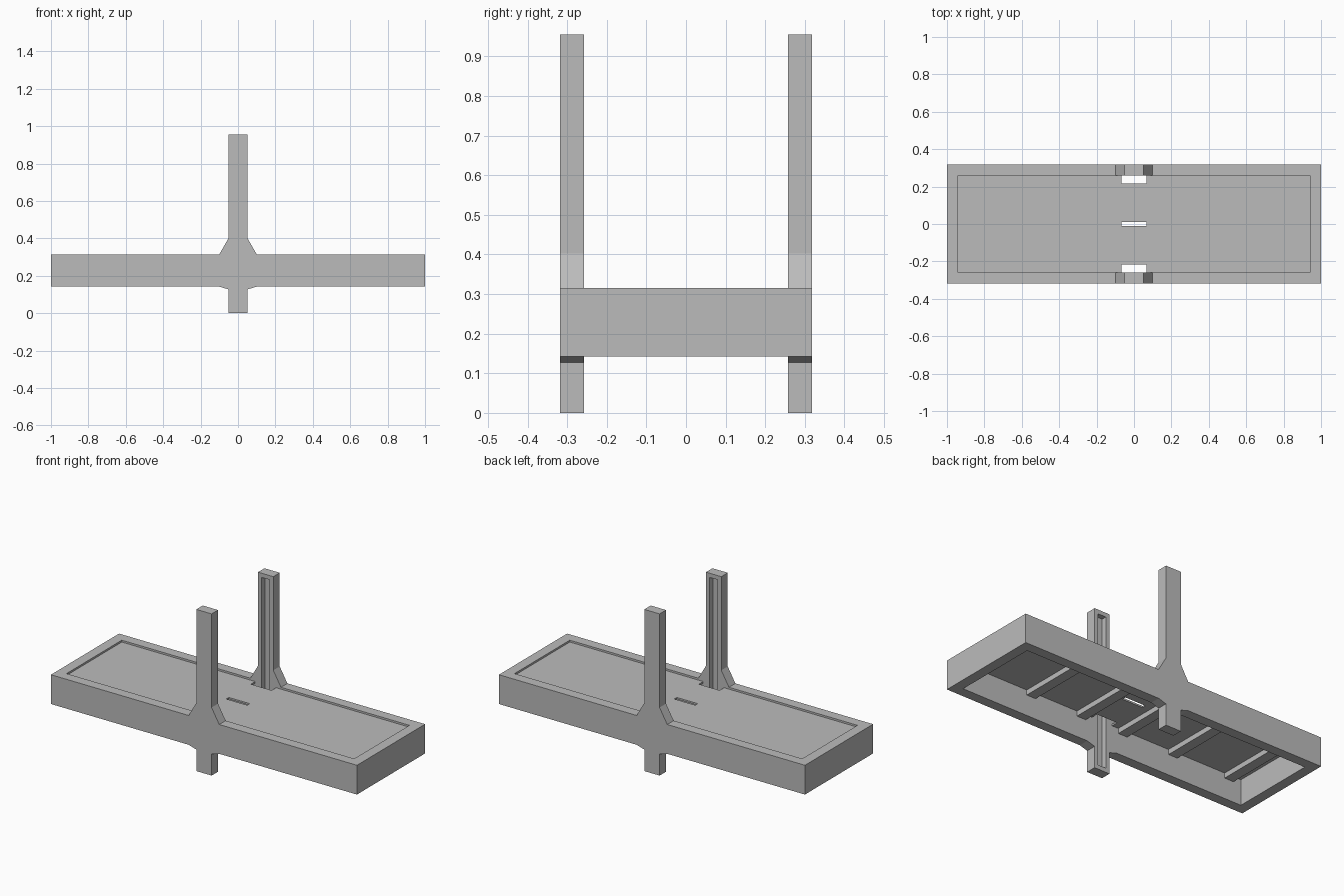
import bpy, bmesh

if "Cube" in bpy.data.objects:
    bpy.data.objects.remove(bpy.data.objects["Cube"])

grey = bpy.data.materials.new("plain_grey")
grey.diffuse_color = (0.5, 0.5, 0.5, 1)
grey.use_nodes = True
grey.node_tree.nodes["Principled BSDF"].inputs["Base Color"].default_value = grey.diffuse_color


def add_object(name, bm):
    bmesh.ops.recalc_face_normals(bm, faces=bm.faces[:])
    mesh = bpy.data.meshes.new(name)
    bm.to_mesh(mesh)
    bm.free()
    mesh.materials.append(grey)
    ob = bpy.data.objects.new(name, mesh)
    bpy.context.collection.objects.link(ob)
    return ob


def box(name, lo, hi):
    bm = bmesh.new()
    bmesh.ops.create_cube(bm, size=1)
    for v in bm.verts:
        v.co = [(a + b) / 2 + c * (b - a) for a, b, c in zip(lo, hi, v.co)]
    return add_object(name, bm)


def cut(ob, lo, hi):
    cutter = box("cutter", lo, hi)
    cutter.hide_render = True
    mod = ob.modifiers.new("cut", 'BOOLEAN')
    mod.operation = 'DIFFERENCE'
    mod.solver = 'EXACT'
    mod.object = cutter
    bpy.context.view_layer.objects.active = ob
    bpy.ops.object.modifier_apply(modifier=mod.name)
    bpy.data.objects.remove(cutter)


W, IN = 0.318, 0.258          # outer and inner half depth

# Frame: half outline of rail, gussets and post, mirrored and extruded in y
half = [(0.05, 0), (0.05, 0.127), (0.1, 0.142), (1, 0.142), (1, 0.315),
        (0.1, 0.315), (0.05, 0.402), (0.05, 0.955)]
outline = half + [(-x, z) for x, z in reversed(half)]
bm = bmesh.new()
face = bm.faces.new([bm.verts.new((x, -W, z)) for x, z in outline])
ext = bmesh.ops.extrude_face_region(bm, geom=[face])
bmesh.ops.translate(bm, vec=(0, 2 * W, 0),
                    verts=[g for g in ext["geom"] if isinstance(g, bmesh.types.BMVert)])
frame = add_object("frame_with_posts", bm)
cut(frame, (-0.94, -IN, -1), (0.94, IN, 2))                    # open middle
cut(frame, (-0.026, -0.288, 0.025), (0.026, 0.288, 0.93))      # post grooves

# Recessed floor with three slots
floor = box("floor_panel", (-0.94, -IN, 0.294), (0.94, IN, 0.304))
for y0, y1 in ((-0.3, -0.217), (-0.012, 0.012), (0.217, 0.3)):
    cut(floor, (-0.068, y0, 0.2), (0.068, y1, 0.4))

# Cross ribs under the floor
for i, x in enumerate((-0.86, -0.48, -0.14, 0.14, 0.48, 0.86)):
    box(f"cross_rib_{i + 1}", (x - 0.03, -IN, 0.264), (x + 0.03, IN, 0.295))
